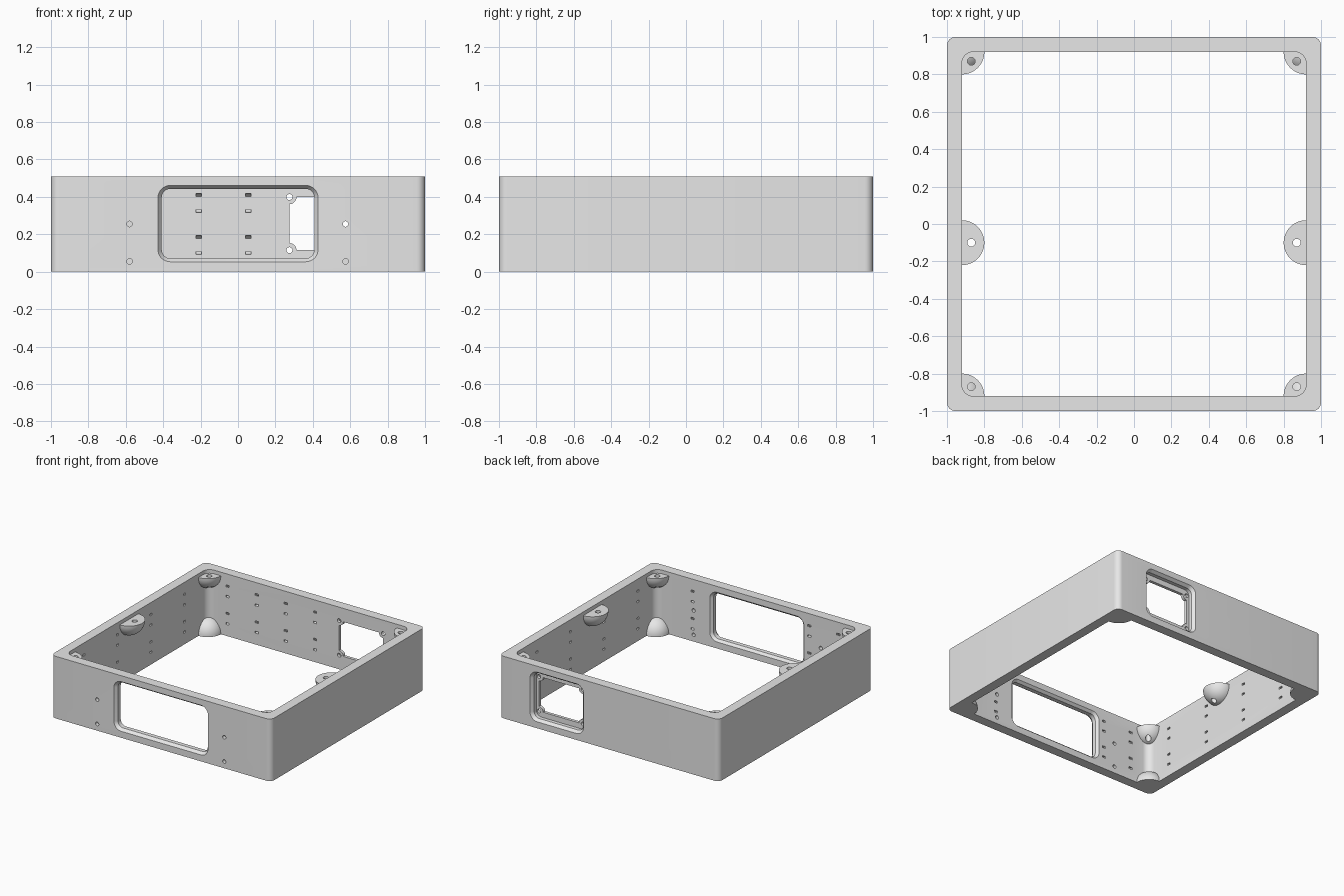
import bpy, bmesh
from math import sin, cos, pi
from mathutils import Vector

H, INNER = 0.51, 0.92

cube = bpy.data.objects.get("Cube")
if cube:
    bpy.data.objects.remove(cube, do_unlink=True)

grey = bpy.data.materials.new("plain grey")
grey.use_nodes = True
grey.diffuse_color = (0.8, 0.8, 0.8, 1)
grey.node_tree.nodes["Principled BSDF"].inputs["Base Color"].default_value = (0.8, 0.8, 0.8, 1)


def make(name, bm):
    bmesh.ops.recalc_face_normals(bm, faces=bm.faces[:])
    mesh = bpy.data.meshes.new(name)
    bm.to_mesh(mesh)
    bm.free()
    mesh.materials.append(grey)
    obj = bpy.data.objects.new(name, mesh)
    bpy.context.collection.objects.link(obj)
    return obj


def activate(obj):
    bpy.ops.object.select_all(action="DESELECT")
    obj.select_set(True)
    bpy.context.view_layer.objects.active = obj


def cut(obj, cutter):
    activate(obj)
    mod = obj.modifiers.new("cut", "BOOLEAN")
    mod.operation, mod.solver, mod.object = "DIFFERENCE", "EXACT", cutter
    bpy.ops.object.modifier_apply(modifier=mod.name)
    bpy.data.objects.remove(cutter, do_unlink=True)


def loft(bm, loops, closed=False):
    rings = [[bm.verts.new(p) for p in loop] for loop in loops]
    n = len(rings[0])
    pairs = list(zip(rings, rings[1:]))
    if closed:
        pairs.append((rings[-1], rings[0]))
    else:
        bm.faces.new(rings[0])
        bm.faces.new(rings[-1])
    for a, b in pairs:
        for i in range(n):
            j = (i + 1) % n
            bm.faces.new((a[i], a[j], b[j], b[i]))


def rounded(cx, cy, w, h, r, steps=8):
    """Rounded rectangle outline from half width, half height and radius."""
    points = []
    for k, (sx, sy) in enumerate(((1, 1), (-1, 1), (-1, -1), (1, -1))):
        for i in range(steps + 1):
            a = (k + i / steps) * pi / 2
            points.append((cx + sx * (w - r) + r * cos(a), cy + sy * (h - r) + r * sin(a)))
    return points


def circle(cx, cy, r, n=20):
    return [(cx + r * cos(2 * pi * i / n), cy + r * sin(2 * pi * i / n)) for i in range(n)]


def flat(outline, z):
    return [Vector((u, v, z)) for u, v in outline]


def upright(outline, y):
    return [Vector((u, y, v)) for u, v in outline]


def solid(name, *loops):
    bm = bmesh.new()
    loft(bm, loops)
    return make(name, bm)


def drills(name, centres, r, place, start, end):
    bm = bmesh.new()
    for u, v in centres:
        loft(bm, [place(circle(u, v, r), d) for d in (start, end)])
    return make(name, bm)


# Four-walled frame
outer = rounded(0, 0, 1, 1, 0.045)
inner = rounded(0, 0, INNER, INNER, 0.06)
frame = solid("frame", flat(outer, 0), flat(outer, H))
cut(frame, solid("inside_cutter", flat(inner, -0.1), flat(inner, H + 0.1)))

# Front window, flared on both faces of the wall
wide = rounded(0, 0.257, 0.428, 0.204, 0.065)
narrow = rounded(0, 0.257, 0.408, 0.186, 0.047)
cut(frame, solid("window_cutter", upright(wide, -1.02), upright(wide, -1), upright(narrow, -0.975),
                 upright(narrow, -0.94), upright(wide, -INNER), upright(wide, -0.9)))

# Mounting holes beside the window
cut(frame, drills("front_hole_cutter", [(x, z) for x in (-0.58, 0.575) for z in (0.055, 0.255)],
                  0.015, upright, -1.1, -0.85))

# Socket recess in the back wall
PX, PZ = 0.475, 0.257
wide = rounded(PX, PZ, 0.243, 0.204, 0.065)
narrow = rounded(PX, PZ, 0.223, 0.186, 0.047)
cut(frame, solid("recess_cutter", upright(wide, 1.02), upright(wide, 1),
                 upright(narrow, 0.975), upright(narrow, 0.945)))

# Socket opening with a screw ear in each corner
corners = [(PX + sx * 0.2, PZ + sz * 0.142) for sx in (-1, 1) for sz in (-1, 1)]
square = [(PX + sx * 0.2, PZ + sz * 0.142) for sx, sz in ((-1, -1), (1, -1), (1, 1), (-1, 1))]
opening = solid("opening_cutter", upright(square, 0.85), upright(square, 0.99))
cut(opening, drills("ear_cutter", corners, 0.038, upright, 0.8, 1.1))
cut(frame, opening)
cut(frame, drills("ear_hole_cutter", corners, 0.016, upright, 0.85, 1.0))

# Curved cable-tie loops tunnelled into the inner walls
bm = bmesh.new()


def tie_loop(along, z, normal):
    tangent = Vector((-normal.y, normal.x, 0))
    if tangent.x + tangent.y < 0:
        tangent.negate()
    base = normal * INNER + tangent * along + Vector((0, 0, z))
    loops = []
    for i in range(24):
        a = 2 * pi * (i + 0.5) / 24
        ray = normal * cos(a) + Vector((0, 0, sin(a)))
        loops.append([base + ray * (0.043 + dr) + tangent * du
                      for dr, du in ((-0.008, -0.015), (0.008, -0.015), (0.008, 0.015), (-0.008, 0.015))])
    loft(bm, loops, closed=True)


side_columns = (-0.69, -0.25, 0.185, 0.62)
walls = (((0, 1, 0), (-0.74, -0.475, -0.21, 0.055)),
         ((0, -1, 0), (-0.74, -0.475, 0.585)),
         ((-1, 0, 0), side_columns), ((1, 0, 0), side_columns))
for normal, columns in walls:
    for along in columns:
        for z in (0.1435, 0.368):
            tie_loop(along, z, Vector(normal))
cut(frame, make("tie_loop_cutter", bm))


# Domed screw bosses against the walls
def boss(name, x, y, z, up, corner):
    bm = bmesh.new()
    bmesh.ops.create_uvsphere(bm, u_segments=48, v_segments=24, radius=0.12)
    bmesh.ops.translate(bm, verts=bm.verts[:], vec=(x, y, z))
    sx, sy = (1 if x > 0 else -1), (1 if y > 0 else -1)
    planes = [((0, 0, z), (0, 0, up)), ((sx * (INNER + 0.005), 0, 0), (sx, 0, 0))]
    if corner:
        planes.append(((0, sy * (INNER + 0.005), 0), (0, sy, 0)))
    for co, no in planes:
        cutting = bmesh.ops.bisect_plane(bm, geom=bm.verts[:] + bm.edges[:] + bm.faces[:], dist=1e-5,
                                         plane_co=co, plane_no=no, clear_outer=True)
        edges = [e for e in bm.edges if e.is_boundary]
        bmesh.ops.holes_fill(bm, edges=edges, sides=0)
    obj = make(name, bm)
    if up > 0:
        hole = (x - sx * 0.05, y - sy * 0.05 if corner else y)
        cut(obj, drills("screw_cutter", [hole], 0.021, flat, z - 0.2, z + 0.1))
    return obj


parts = [frame]
for sx, side in ((-1, "right"), (1, "left")):
    for sy, end in ((-1, "front"), (1, "back")):
        parts.append(boss(f"{end}_{side}_top_boss", sx * INNER, sy * INNER, H - 0.03, 1, True))
        parts.append(boss(f"{end}_{side}_bottom_boss", sx * INNER, sy * INNER, 0, -1, True))
    parts.append(boss(f"middle_{side}_boss", sx * INNER, -0.1, H - 0.03, 1, False))

# Soft shading on the rounded faces
for obj in parts:
    activate(obj)
    bpy.ops.object.shade_smooth_by_angle(angle=0.5)
